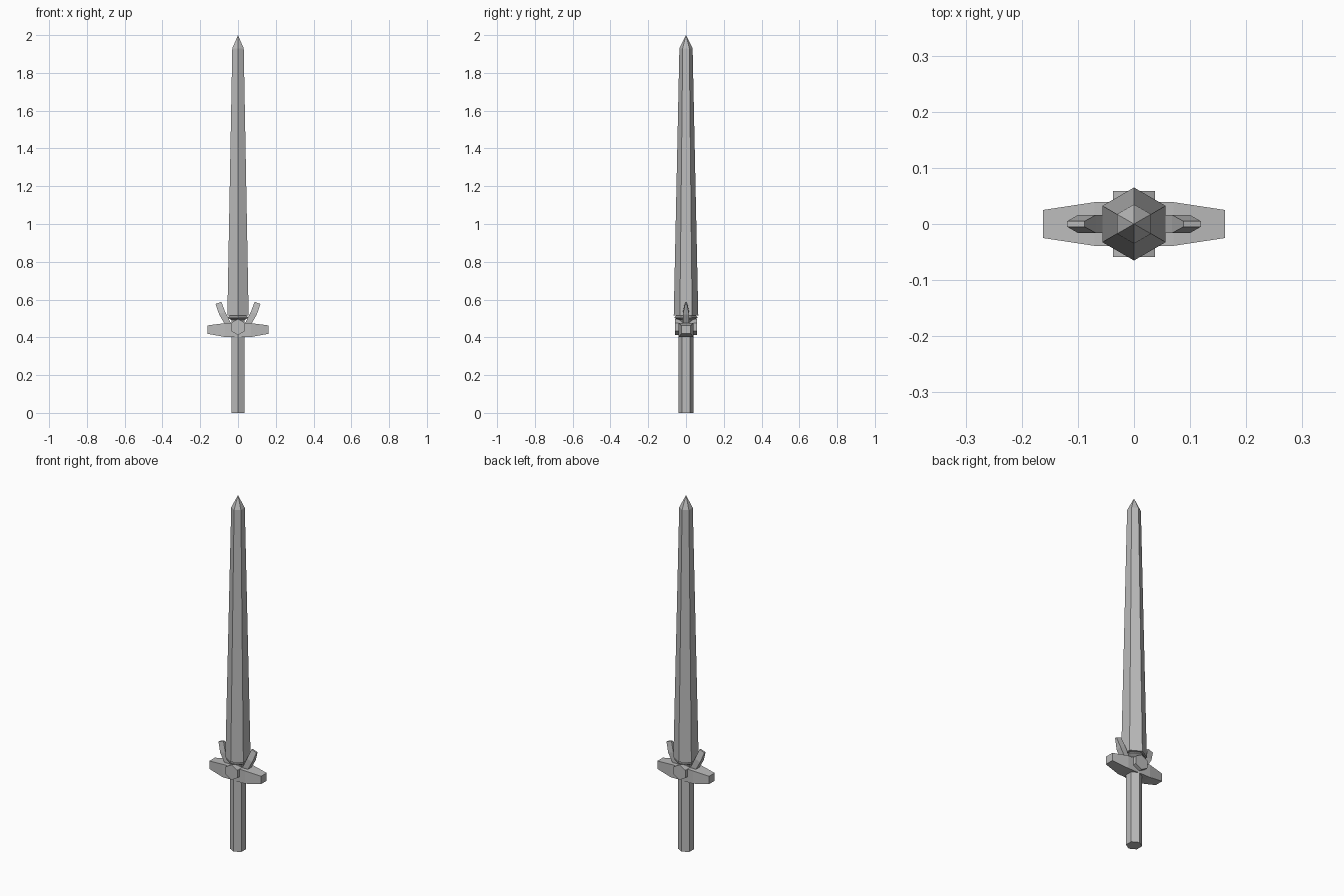
import bpy
import bmesh
import math
from mathutils import Vector

if "Cube" in bpy.data.objects:
    bpy.data.objects.remove(bpy.data.objects["Cube"], do_unlink=True)

# Single plain grey material
steel = bpy.data.materials.new("plain grey")
steel.use_nodes = True
GREY = (0.5, 0.5, 0.5, 1.0)
steel.diffuse_color = GREY
steel.node_tree.nodes["Principled BSDF"].inputs["Base Color"].default_value = GREY


def loft(name, rings):
    """Skin a closed solid through cross-sections; a one-point ring makes a tip."""
    bm = bmesh.new()
    loops = [[bm.verts.new(p) for p in ring] for ring in rings]
    for a, b in zip(loops, loops[1:]):
        n = max(len(a), len(b))
        for i in range(n):
            j = (i + 1) % n
            if len(b) == 1:
                bm.faces.new((a[i], a[j], b[0]))
            else:
                bm.faces.new((a[i], a[j], b[j], b[i]))
    for end in (loops[0], loops[-1]):
        if len(end) > 2:
            bm.faces.new(end)
    bmesh.ops.recalc_face_normals(bm, faces=bm.faces)
    mesh = bpy.data.meshes.new(name)
    bm.to_mesh(mesh)
    bm.free()
    mesh.materials.append(steel)
    obj = bpy.data.objects.new(name, mesh)
    bpy.context.collection.objects.link(obj)
    return obj


def hexagon(z, r):
    """Horizontal hexagon with corners pointing to the front and back."""
    if r == 0:
        return [(0, 0, z)]
    return [(r * math.sin(i * math.pi / 3), r * math.cos(i * math.pi / 3), z)
            for i in range(6)]


# Hexagonal grip, collar and tapering blade
loft("grip", [hexagon(0, 0.041), hexagon(0.42, 0.041)])
loft("collar", [hexagon(0.46, 0.035), hexagon(0.492, 0.04),
                hexagon(0.502, 0.06), hexagon(0.508, 0.06), hexagon(0.516, 0.05)])
loft("blade", [hexagon(0.515, 0.065), hexagon(1.22, 0.05),
               hexagon(1.93, 0.035), hexagon(2.0, 0)])

# Crossguard, widest and tallest at the middle: x, half depth, bottom, top
guard = [(-0.162, 0.025, 0.419, 0.463), (-0.07, 0.039, 0.402, 0.475),
         (0.07, 0.039, 0.402, 0.475), (0.162, 0.025, 0.419, 0.463)]
loft("crossguard", [[(x, -d, lo), (x, d, lo), (x, d, hi), (x, -d, hi)]
                    for x, d, lo, hi in guard])

# Hexagonal stud running through the guard, front to back
loft("guard_stud", [[(0.043 * math.sin(i * math.pi / 3), y,
                      0.455 + 0.043 * math.cos(i * math.pi / 3)) for i in range(6)]
                    for y in (-0.059, 0.059)])

# Curved prongs rising beside the blade: inner xz, outer xz, half depth
prong = [((0.025, 0.455), (0.062, 0.455), 0.014),
         ((0.043, 0.485), (0.075, 0.478), 0.016),
         ((0.068, 0.535), (0.100, 0.522), 0.016),
         ((0.088, 0.588), (0.119, 0.577), 0.005)]
for side, label in ((1, "left"), (-1, "right")):
    loft(label + "_prong",
         [[(side * a[0], -d, a[1]), (side * b[0], -d, b[1]),
           (side * b[0], d, b[1]), (side * a[0], d, a[1])] for a, b, d in prong])
